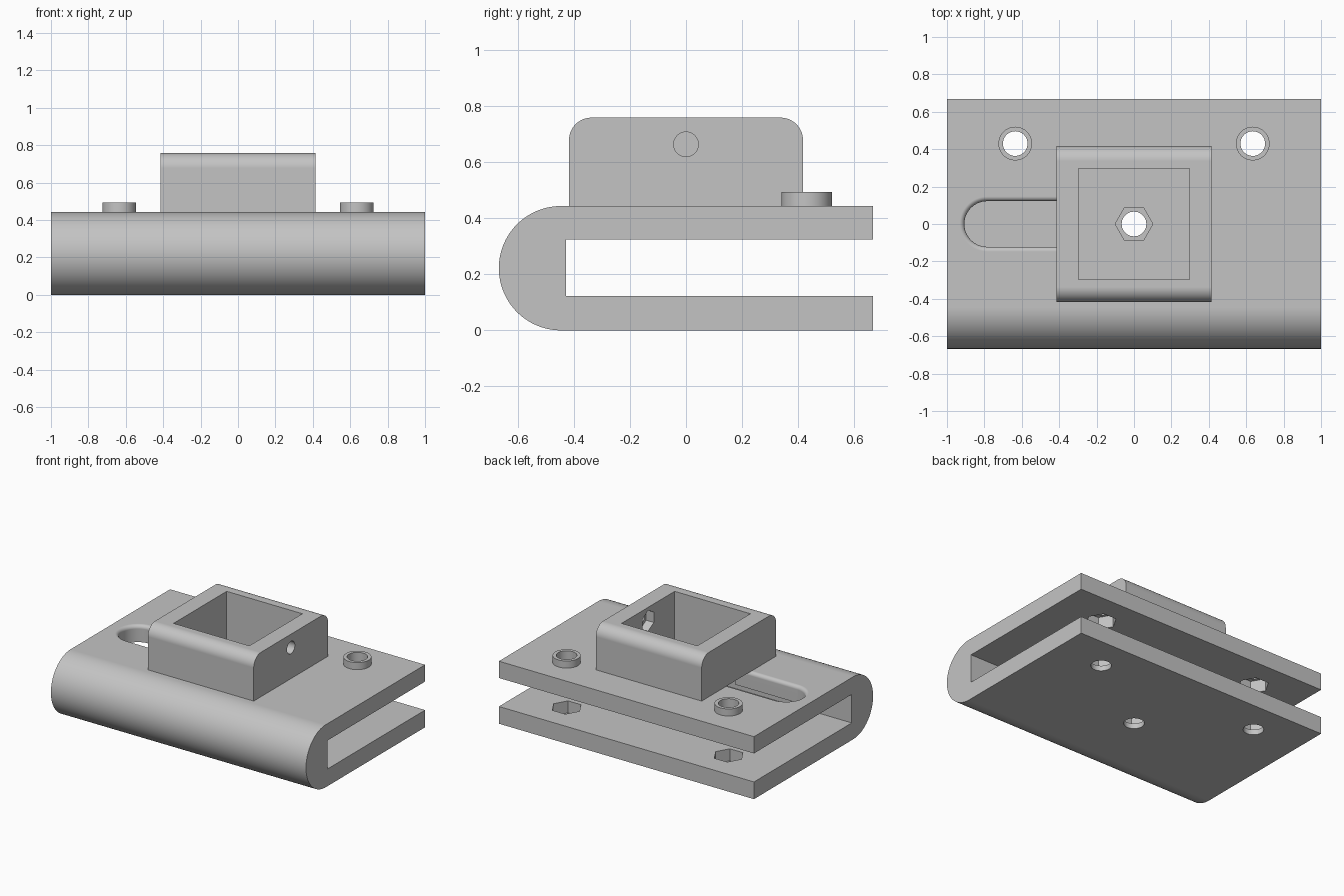
import bpy, bmesh, math

if "Cube" in bpy.data.objects:
    bpy.data.objects.remove(bpy.data.objects["Cube"])

grey = bpy.data.materials.new("plain grey")
grey.diffuse_color = (0.55, 0.55, 0.55, 1)
grey.use_nodes = True
grey.node_tree.nodes["Principled BSDF"].inputs["Base Color"].default_value = grey.diffuse_color


def loft(name, rings):
    """Closed solid skinned through equally sized rings of points."""
    bm = bmesh.new()
    vs = [[bm.verts.new(p) for p in ring] for ring in rings]
    n = len(vs[0])
    for a, b in zip(vs, vs[1:]):
        for i in range(n):
            j = (i + 1) % n
            bm.faces.new((a[i], a[j], b[j], b[i]))
    bm.faces.new(vs[0][::-1])
    bm.faces.new(vs[-1])
    bmesh.ops.recalc_face_normals(bm, faces=bm.faces)
    me = bpy.data.meshes.new(name)
    bm.to_mesh(me)
    bm.free()
    me.materials.append(grey)
    ob = bpy.data.objects.new(name, me)
    bpy.context.collection.objects.link(ob)
    return ob


def arc(cx, cy, r, a0, a1, n):
    return [(cx + r * math.cos(math.radians(a0 + (a1 - a0) * i / n)),
             cy + r * math.sin(math.radians(a0 + (a1 - a0) * i / n))) for i in range(n + 1)]


def prism_x(name, pts, x0, x1):
    return loft(name, [[(x, y, z) for y, z in pts] for x in (x0, x1)])


def prism_z(name, pts, z0, z1):
    return loft(name, [[(x, y, z) for x, y in pts] for z in (z0, z1)])


def ngon(cx, cy, r, n, start=0):
    return arc(cx, cy, r, start, start + 360, n)[:-1]


def cut(ob, cutters):
    bpy.context.view_layer.objects.active = ob
    for c in cutters:
        m = ob.modifiers.new("cut", 'BOOLEAN')
        m.operation, m.solver, m.object = 'DIFFERENCE', 'EXACT', c
        bpy.ops.object.modifier_apply(modifier=m.name)


def finish(ob):
    bpy.ops.object.select_all(action='DESELECT')
    ob.select_set(True)
    bpy.context.view_layer.objects.active = ob
    bpy.ops.object.shade_smooth_by_angle(angle=math.radians(30))
    ob.modifiers.new("even shading", 'WEIGHTED_NORMAL').keep_sharp = True


TOP, LOW, HIGH, BACK = 0.443, 0.122, 0.324, 0.667
R = TOP / 2
HOLES = [(-0.635, 0.43), (0.635, 0.43)]

# folded clamp: two plates joined by a round front
profile = arc(-BACK + R, R, R, 90, 270, 48) + [
    (BACK, 0), (BACK, LOW), (-0.428, LOW), (-0.428, HIGH), (BACK, HIGH), (BACK, TOP)]
clamp = prism_x("clamp_body", profile, -1, 1)

# square socket with rounded top edges
socket = prism_x("socket", [(-0.417, TOP), (0.417, TOP)]
                 + arc(0.337, 0.678, 0.08, 0, 90, 14)
                 + arc(-0.337, 0.678, 0.08, 90, 180, 14), -0.415, 0.415)

# raised rings around the rear bolt holes
bosses = [prism_z("boss", ngon(x, y, 0.09, 48), TOP, 0.493) for x, y in HOLES]

# cutters: bolt holes, nut recesses, square opening
bolts = [prism_z("bolt_cutter", ngon(x, y, 0.066, 40), -0.1, 0.6) for x, y in HOLES]
nuts = [prism_z("nut_cutter", ngon(x, y, 0.101, 6), 0.037, 0.412) for x, y in HOLES]
centre = [prism_z("centre_bolt_cutter", ngon(0, 0, 0.066, 40), -0.1, 0.2),
          prism_z("centre_nut_cutter", ngon(0, 0, 0.101, 6), 0.037, 0.25)]
s = 0.297
opening = prism_z("opening_cutter", [(-s, -s), (s, -s), (s, s), (-s, s)], 0.22, 0.9)
side = [prism_x("side_bolt_cutter", ngon(0, 0.663, 0.044, 32), 0.2, 0.5),
        prism_x("side_nut_cutter", ngon(0, 0.663, 0.073, 6, 90), 0.2, 0.357)]

# cutter: long slot whose top edge is rounded over
f = 0.025
levels = [(0.25, 0.122)] + [(TOP - f + f * math.sin(t), 0.122 + f * (1 - math.cos(t)))
                            for t in [math.pi / 2 * i / 8 for i in range(9)]] + [(0.5, 0.122 + f)]
slot = loft("slot_cutter", [[(x, y, z) for x, y in
                             arc(-0.785, 0, r, 90, 270, 32) + [(-0.2, -r), (-0.2, r)]]
                            for z, r in levels])

cut(clamp, [slot, opening] + bolts + nuts + centre)
cut(socket, [opening] + side)
for boss, bolt in zip(bosses, bolts):
    cut(boss, [bolt])

for c in bolts + nuts + centre + side + [opening, slot]:
    bpy.data.objects.remove(c)
for ob in [clamp, socket] + bosses:
    finish(ob)
